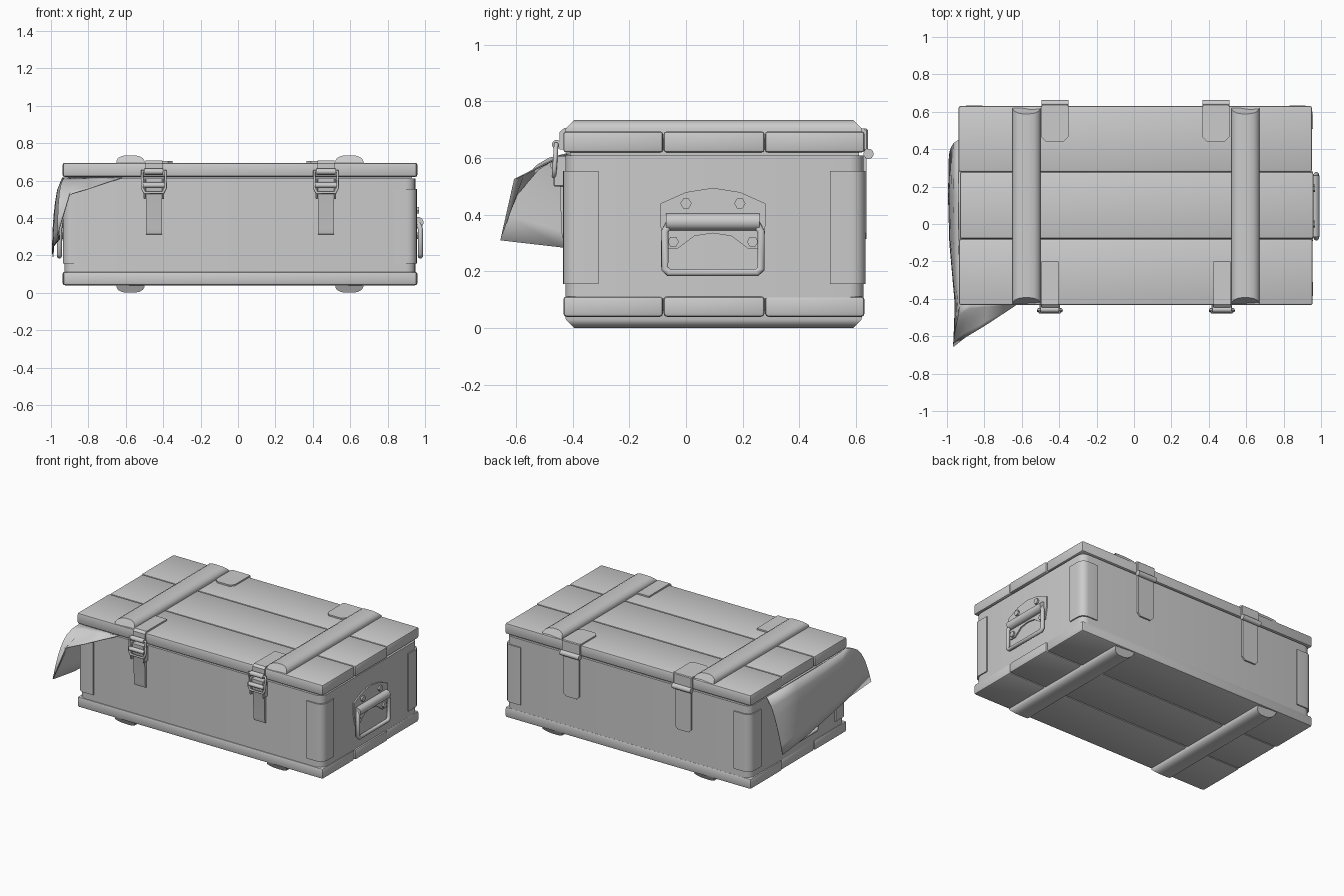
import bpy, bmesh, math
from mathutils import Matrix, Vector

if "Cube" in bpy.data.objects:
    bpy.data.objects.remove(bpy.data.objects["Cube"])

CX, CY = 0.01, 0.10          # centre of the case itself


def finish(name, bm):
    bmesh.ops.recalc_face_normals(bm, faces=bm.faces)
    me = bpy.data.meshes.new(name)
    bm.to_mesh(me)
    bm.free()
    ob = bpy.data.objects.new(name, me)
    bpy.context.collection.objects.link(ob)
    return ob


def box(name, x0, x1, y0, y1, z0, z1, bevel=0.0, seg=1):
    bm = bmesh.new()
    bmesh.ops.create_cube(bm, size=1)
    for v in bm.verts:
        v.co = Vector((x0 + (v.co.x + .5) * (x1 - x0),
                       y0 + (v.co.y + .5) * (y1 - y0),
                       z0 + (v.co.z + .5) * (z1 - z0)))
    if bevel:
        bmesh.ops.bevel(bm, geom=bm.edges[:], offset=bevel, segments=seg,
                        profile=0.5, affect='EDGES')
    return finish(name, bm)


def prism(name, pts, axis, a, b):
    """Extrude a 2D outline along an axis from a to b."""
    place = {'x': lambda p, t: (t, p[0], p[1]),
             'y': lambda p, t: (p[0], t, p[1]),
             'z': lambda p, t: (p[0], p[1], t)}[axis]
    bm = bmesh.new()
    lo = [bm.verts.new(place(p, a)) for p in pts]
    hi = [bm.verts.new(place(p, b)) for p in pts]
    bm.faces.new(lo)
    bm.faces.new(hi)
    n = len(pts)
    for i in range(n):
        bm.faces.new((lo[i], lo[(i + 1) % n], hi[(i + 1) % n], hi[i]))
    return finish(name, bm)


def cyl(name, c, r, length, axis, seg=14):
    bm = bmesh.new()
    bmesh.ops.create_cone(bm, cap_ends=True, segments=seg, radius1=r, radius2=r, depth=length)
    rot = Matrix.Rotation(math.pi / 2, 4, 'Y' if axis == 'x' else 'X')
    bmesh.ops.transform(bm, matrix=Matrix.Translation(c) @ rot, verts=bm.verts)
    return finish(name, bm)


def wire(name, pts, r, cyclic=True):
    cu = bpy.data.curves.new(name, 'CURVE')
    cu.dimensions = '3D'
    cu.bevel_depth, cu.bevel_resolution = r, 2
    sp = cu.splines.new('POLY')
    sp.points.add(len(pts) - 1)
    for p, co in zip(sp.points, pts):
        p.co = (*co, 1)
    sp.use_cyclic_u = cyclic
    ob = bpy.data.objects.new(name, cu)
    bpy.context.collection.objects.link(ob)
    return ob


def corner_arc(hx, hy, r, n=5):
    return [(hx - r + r * math.sin(k * math.pi / 2 / n),
             hy - r + r * math.cos(k * math.pi / 2 / n)) for k in range(n + 1)]


# Body with rounded upright corners, and a recessed core seen in the lid gap
arc = corner_arc(.938, .526, .05)
outline = (arc + [(x, -y) for x, y in reversed(arc)] + [(-x, -y) for x, y in arc]
           + [(-x, y) for x, y in reversed(arc)])
prism("body", [(CX + x, CY + y) for x, y in outline], 'z', .105, .61)
box("inner_core", -.91, .93, -.41, .61, .06, .67)

# Three planks on the lid and three on the base
rows = [(-.433, -.081, 0.0), (-.079, .277, .004), (.279, .63, -.003)]
for i, (y0, y1, d) in enumerate(rows):
    box(f"lid_plank_{i}", -.935 + d, .955 + d, y0, y1, .62, .694, .01, 2)
    box(f"base_plank_{i}", -.935 + d, .955 + d, y0, y1, .04, .112, .012, 2)

# Cross battens, rounded across and sloped at the ends
for x in (-.575, .595):
    for label, sgn, base in (("lid_batten", 1, .665), ("foot_batten", -1, .07)):
        prof = [(-.075, 0), (-.075, .04), (-.066, .055), (-.045, .066), (-.02, .07),
                (.02, .07), (.045, .066), (.066, .055), (.075, .04), (.075, 0)]
        ob = prism(label, [(x + u, base + sgn * w) for u, w in prof], 'y', -.432, .627)
        for v in ob.data.vertices:
            w = max(0, abs(v.co.z - base) - .032)
            v.co.y += math.copysign(w, CY - v.co.y)

# Rounded guards on the four upright corners
hx, hy, t = .946, .534, .02
guard = ([(hx - .125, hy)] + corner_arc(hx, hy, .05) + [(hx, hy - .125), (hx - t, hy - .125),
         (hx - t, hy - t), (hx - .125, hy - t)])
for sx in (-1, 1):
    for sy in (-1, 1):
        prism("corner_guard", [(CX + sx * x, CY + sy * y) for x, y in guard], 'z', .155, .555)

# Front latches
for x in (-.45, .47):
    strap = [(-.2, .69), (-.2, .704), (-.43, .706), (-.446, .692), (-.446, .63),
             (-.43, .63), (-.43, .69)]
    prism("latch_lid_strap", strap, 'x', x - .045, x + .045)
    lever = [(-.42, .31), (-.434, .315), (-.44, .34), (-.445, .52), (-.458, .56),
             (-.458, .61), (-.42, .61)]
    prism("latch_lever", lever, 'x', x - .043, x + .043)
    box("latch_cheek_left", x - .055, x - .043, -.468, -.42, .50, .61, .004)
    box("latch_cheek_right", x + .043, x + .055, -.468, -.42, .50, .61, .004)
    wire("latch_loop", [(x - .05, -.466, .535), (x - .062, -.464, .56), (x - .062, -.458, .65),
                        (x + .062, -.458, .65), (x + .062, -.464, .56), (x + .05, -.466, .535)], .008)
    cyl("latch_hook", (x, -.457, .648), .016, .10, 'x')
    cyl("latch_pin", (x, -.465, .575), .014, .115, 'x')

# Back hinges: bent lid plate, knuckle and lower plate
for x in (-.4225, .4375):
    w = .072
    top = [(x - w, .63), (x - w, .465), (x - w + .025, .44), (x + w - .025, .44),
           (x + w, .465), (x + w, .63)]
    prism("hinge_lid_plate", top, 'z', .69, .704)
    box("hinge_lid_flap", x - w, x + w, .62, .642, .625, .704, .005)
    cyl("hinge_knuckle", (x, .644, .615), .018, 2 * w, 'x')
    low = [(x - w + .01, .61), (x - w + .01, .335), (x - w + .03, .315), (x + w - .03, .315),
           (x + w - .01, .335), (x + w - .01, .61)]
    prism("hinge_lower_plate", low, 'y', .62, .637)

# End handles, mirrored on both ends
plate = [(-.09, .36), (-.09, .44), (0, .48), (.095, .495), (.19, .48), (.28, .44), (.28, .36),
         (.265, .28), (.22, .28), (.16, .325), (.095, .335), (.03, .325), (-.03, .28), (-.075, .28)]
for s in (1, -1):
    X = lambda d: CX + s * d
    prism("handle_plate", plate, 'x', X(.93), X(.947))
    for y, z in ((0, .44), (.19, .44), (-.045, .305), (.235, .305)):
        cyl("handle_bolt", (X(.948), y, z), .02, .022, 'x', 6)
    cyl("handle_socket", (X(.952), .095, .375), .03, .33, 'y', 16)
    a, b, d = -.075, .265, X(.965)
    wire("handle_bail", [(X(.955), a + .02, .375), (d, a, .34), (d, a, .21), (d, a + .015, .196),
                         (d, b - .015, .196), (d, b, .21), (d, b, .34), (X(.955), b - .02, .375)],
         .014, False)

# Cloth corner hanging out of the lid gap on the left end
top_edge = [(-.62, -.42), (-.78, -.42), (-.87, -.42), (-.925, -.415), (-.932, -.35),
            (-.938, -.1), (-.938, .15), (-.935, .45)]
low_edge = [(-.635, -.437, .61), (-.80, -.545, .555), (-.90, -.605, .525), (-.965, -.655, .31),
            (-.955, -.44, .285), (-.985, -.1, .25), (-.992, .15, .215), (-.988, .35, .19)]
bm = bmesh.new()
grid, steps = [], 6
for i, (p, q) in enumerate(zip(top_edge, low_edge)):
    col = []
    for k in range(steps + 1):
        f = k / steps
        bulge = math.sin(math.pi * f)
        ease = f ** .45 if i > 3 else f ** .8
        x = p[0] + (q[0] - p[0]) * ease - (.006 * bulge if i > 2 else 0)
        y = p[1] + (q[1] - p[1]) * (f ** .7 if i == 3 else f)
        z = .615 + (q[2] - .615) * f + (.07 * bulge if i == 3 else 0)
        col.append(bm.verts.new((x, y, min(z, .617))))
    grid.append(col)
for c0, c1 in zip(grid, grid[1:]):
    for k in range(steps):
        bm.faces.new((c0[k], c0[k + 1], c1[k + 1], c1[k]))
cloth = finish("cloth_flap", bm)
sol = cloth.modifiers.new("thickness", 'SOLIDIFY')
sol.thickness, sol.offset = .005, 0

# Smooth shading with sharp edges kept
for ob in bpy.context.collection.objects:
    ob.select_set(ob.type == 'MESH')
bpy.context.view_layer.objects.active = cloth
bpy.ops.object.shade_smooth_by_angle(angle=math.radians(35))
